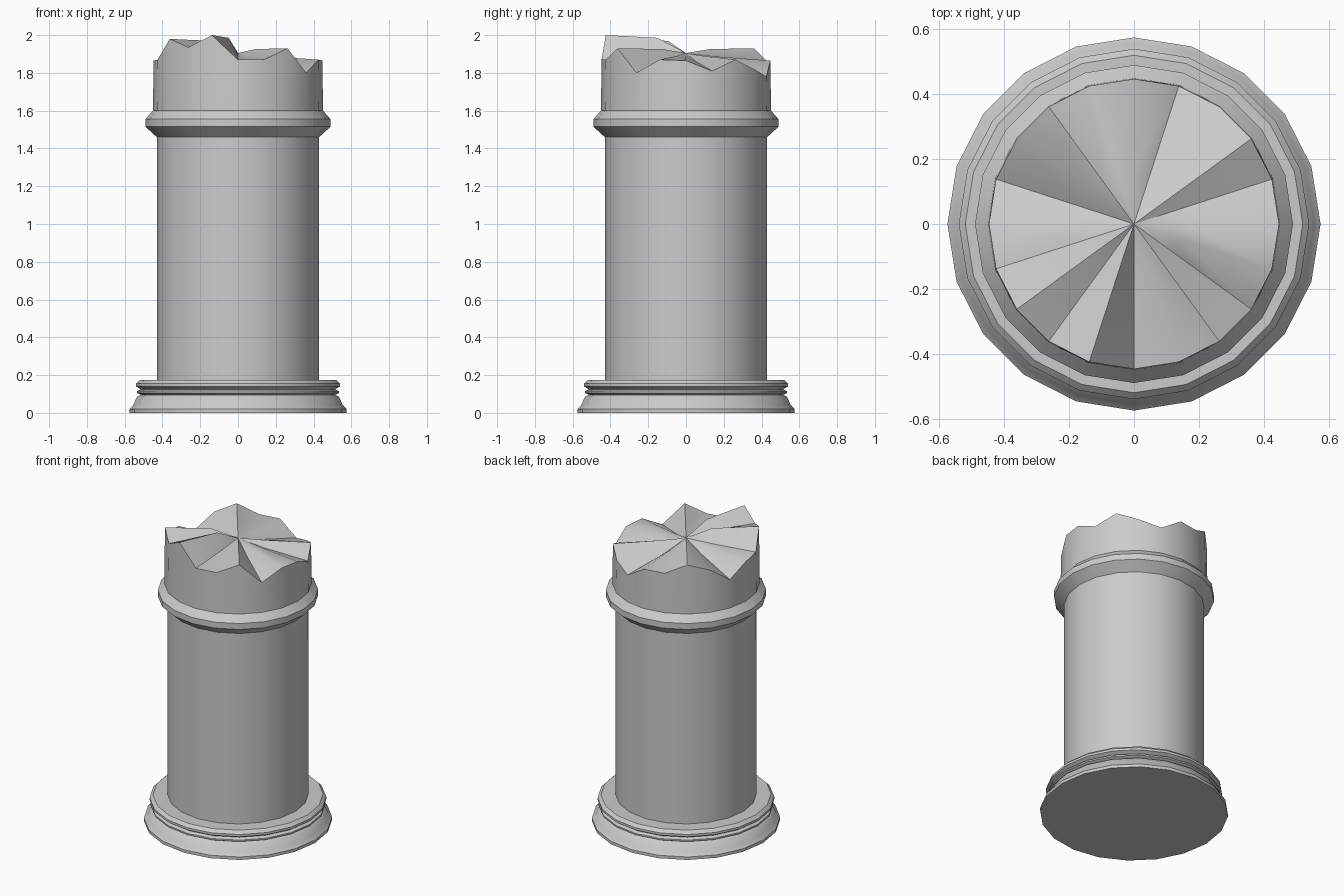
import bpy, bmesh, math

if "Cube" in bpy.data.objects:
    bpy.data.objects.remove(bpy.data.objects["Cube"])

SIDES = 20

# Lathe profile of the shaft, from the foot up: (radius, height)
profile = [(.575, 0), (.575, .02), (.555, .04), (.535, .085), (.515, .095),
           (.535, .105), (.535, .115), (.515, .125), (.54, .14), (.54, .155),
           (.52, .175), (.43, .175), (.43, 1.46), (.49, 1.515),
           (.49, 1.555), (.45, 1.60)]

# Heights of the broken rim, one per side, counter-clockwise from +x
rim = [1.865, 1.81, 1.87, 1.82, 1.78, 1.865, 1.865, 1.93, 1.885, 1.79,
       1.865, 1.87, 1.98, 1.935, 2.0, 1.87, 1.87, 1.93, 1.80, 1.87]
CENTRE_Z = 1.905

bm = bmesh.new()


def ring(radius, heights):
    return [bm.verts.new((radius * math.cos(i * math.tau / SIDES),
                          radius * math.sin(i * math.tau / SIDES), h))
            for i, h in enumerate(heights)]


def bridge(a, b):
    for i in range(SIDES):
        j = (i + 1) % SIDES
        bm.faces.new((a[i], a[j], b[j], b[i]))


# Turned base, shaft and collar
rings = [ring(r, [z] * SIDES) for r, z in profile]
# Jagged rim and the inner ring of the broken face
rings.append(ring(.447, rim))
inner = [CENTRE_Z + (h - CENTRE_Z) * (.85 if h > CENTRE_Z else .45) for h in rim]
rings.append(ring(.16, inner))
for a, b in zip(rings, rings[1:]):
    bridge(a, b)

# Underside and centre of the break
bm.faces.new(rings[0][::-1])
tip = bm.verts.new((0, 0, CENTRE_Z))
for i in range(SIDES):
    bm.faces.new((rings[-1][i], rings[-1][(i + 1) % SIDES], tip))
bmesh.ops.recalc_face_normals(bm, faces=bm.faces)

mesh = bpy.data.meshes.new("broken_column")
bm.to_mesh(mesh)
bm.free()
column = bpy.data.objects.new("broken_column", mesh)
bpy.context.collection.objects.link(column)
bpy.context.view_layer.objects.active = column
column.select_set(True)
bpy.ops.object.shade_smooth_by_angle(angle=math.radians(40))
